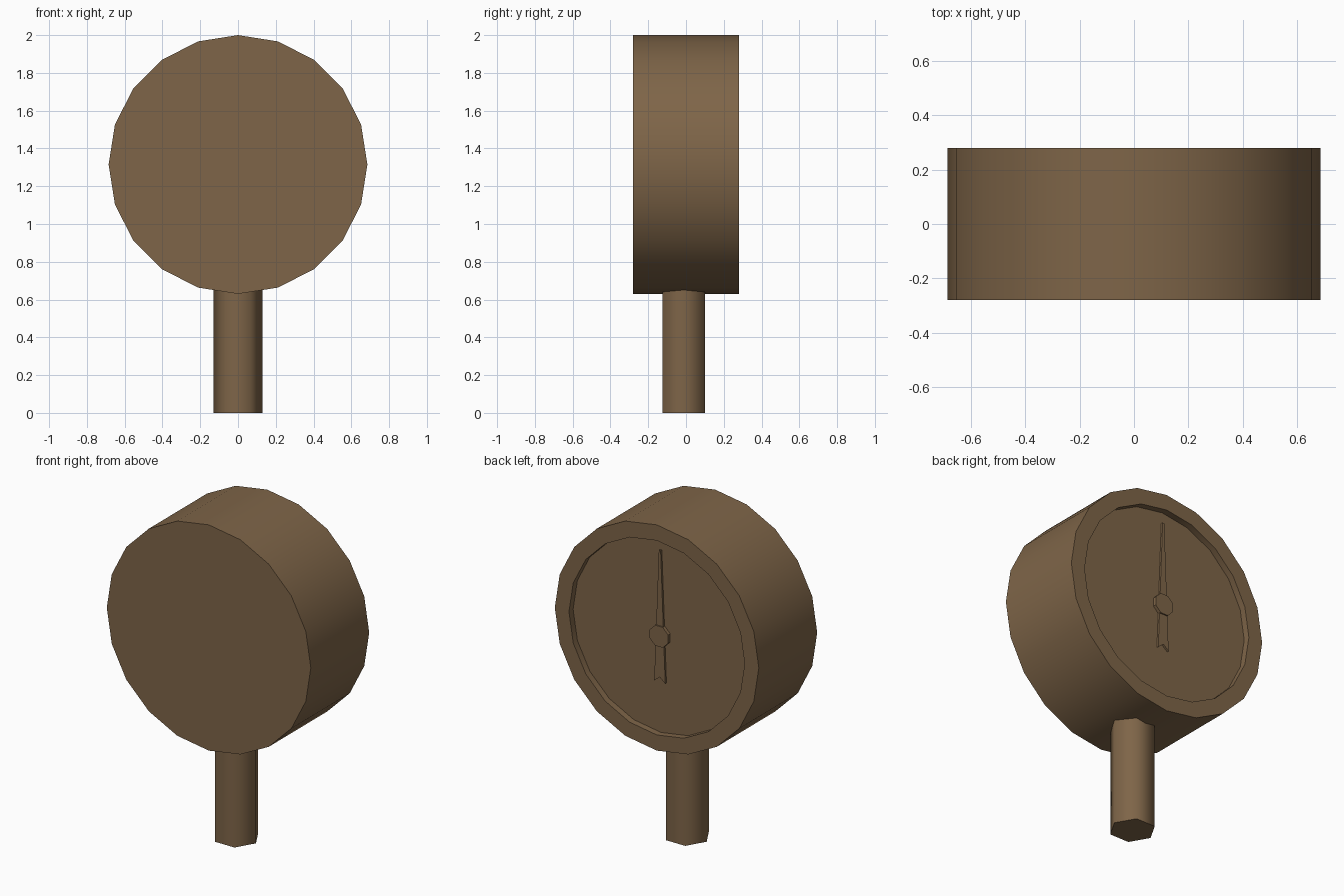
import bpy, bmesh
from math import sin, cos, pi, radians

if "Cube" in bpy.data.objects:
    bpy.data.objects.remove(bpy.data.objects["Cube"])

CZ = 1.315      # height of the dial centre

brown = bpy.data.materials.new("brown")
brown.diffuse_color = (0.21, 0.13, 0.065, 1)
brown.use_nodes = True
brown.node_tree.nodes["Principled BSDF"].inputs["Base Color"].default_value = brown.diffuse_color


def ring(r, n, start=0.0):
    return [(r * cos(start + 2 * pi * i / n), r * sin(start + 2 * pi * i / n)) for i in range(n)]


def finish(name, bm, smooth=None):
    bmesh.ops.recalc_face_normals(bm, faces=bm.faces)
    me = bpy.data.meshes.new(name)
    bm.to_mesh(me)
    bm.free()
    ob = bpy.data.objects.new(name, me)
    bpy.context.collection.objects.link(ob)
    me.materials.append(brown)
    if smooth:
        bpy.ops.object.select_all(action='DESELECT')
        ob.select_set(True)
        bpy.context.view_layer.objects.active = ob
        bpy.ops.object.shade_smooth_by_angle(angle=radians(smooth))
    return ob


def loft(name, loops, smooth=None):
    """Bridge matching loops and cap both ends."""
    bm = bmesh.new()
    rows = [[bm.verts.new(p) for p in loop] for loop in loops]
    n = len(rows[0])
    for a, b in zip(rows, rows[1:]):
        for i in range(n):
            j = (i + 1) % n
            bm.faces.new((a[i], a[j], b[j], b[i]))
    bm.faces.new(rows[0])
    bm.faces.new(rows[-1])
    return finish(name, bm, smooth)


def on_dial(outline, y):
    return [(x, y, CZ + z) for x, z in outline]


# case: drum with a recessed dial on the back
loft("case", [on_dial(ring(r, 20), y) for r, y in
              ((0.685, -0.28), (0.685, 0.28), (0.59, 0.28), (0.59, 0.24))], 40)

# pointer: tapering blade with a notched tail
half = [(0.006, 0.52), (0.026, 0), (0.037, -0.28)]
needle = half + [(0, -0.25)] + [(-x, z) for x, z in reversed(half)]
loft("pointer", [on_dial(needle, y) for y in (0.24, 0.252)])

# pointer hub
loft("pointer_hub", [on_dial(ring(0.067, 8, pi / 8), y) for y in (0.24, 0.26)])

# stem: hexagonal post running up into the case
loft("stem", [[(x, y - 0.013, z) for x, y in ring(0.13, 6)] for z in (0, 0.68)], 65)
